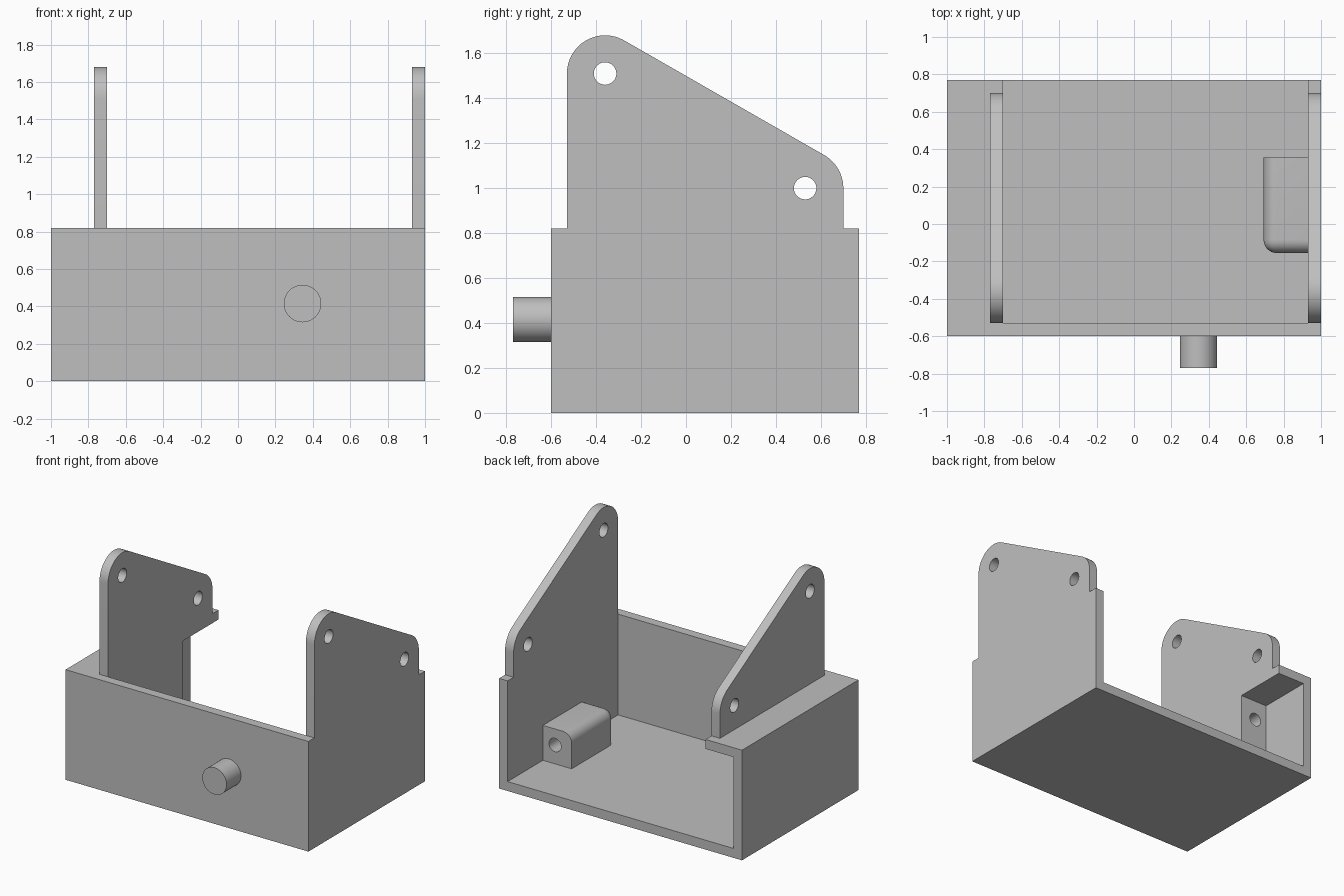
import bpy, bmesh, math
from mathutils import Matrix, Vector

cube = bpy.data.objects.get("Cube")
if cube:
    bpy.data.objects.remove(cube, do_unlink=True)

# Single plain grey
grey = bpy.data.materials.new("plain grey")
grey.use_nodes = True
colour = (0.52, 0.52, 0.52, 1)
grey.diffuse_color = colour
grey.node_tree.nodes["Principled BSDF"].inputs["Base Color"].default_value = colour

# Main dimensions
T = 0.07                      # wall thickness
FRONT, BACK = -0.60, 0.77
INNER = FRONT + T
RIM = 0.82
EAR_BACK = BACK - T
EAR_R, HOLE_R = 0.17, 0.05
HOLES = [(-0.36, 1.51), (0.53, 1.0)]   # (y, z) of the ear holes


def finish(name, bm):
    bmesh.ops.recalc_face_normals(bm, faces=bm.faces)
    mesh = bpy.data.meshes.new(name)
    bm.to_mesh(mesh)
    bm.free()
    mesh.materials.append(grey)
    obj = bpy.data.objects.new(name, mesh)
    bpy.context.collection.objects.link(obj)
    return obj


def smooth(obj):
    bpy.ops.object.select_all(action='DESELECT')
    obj.select_set(True)
    bpy.context.view_layer.objects.active = obj
    bpy.ops.object.shade_smooth_by_angle(angle=math.radians(30))


def box_mesh(lo, hi):
    lo, hi = Vector(lo), Vector(hi)
    bm = bmesh.new()
    bmesh.ops.create_cube(bm, size=1)
    bmesh.ops.scale(bm, vec=hi - lo, verts=bm.verts)
    bmesh.ops.translate(bm, vec=(lo + hi) / 2, verts=bm.verts)
    return bm


def box(name, lo, hi):
    return finish(name, box_mesh(lo, hi))


def cylinder(name, centre, radius, length, axis):
    bm = bmesh.new()
    turn = Matrix.Rotation(math.pi / 2, 4, 'Y' if axis == 'X' else 'X')
    bmesh.ops.create_cone(bm, cap_ends=True, segments=48, radius1=radius, radius2=radius,
                          depth=length, matrix=Matrix.Translation(centre) @ turn)
    return finish(name, bm)


def drill(obj, centre, radius, length, axis):
    cutter = cylinder("hole_cutter", centre, radius, length, axis)
    cutter.hide_render = True
    mod = obj.modifiers.new("hole", 'BOOLEAN')
    mod.operation, mod.solver, mod.object = 'DIFFERENCE', 'EXACT', cutter
    bpy.ops.object.select_all(action='DESELECT')
    bpy.context.view_layer.objects.active = obj
    obj.select_set(True)
    bpy.ops.object.modifier_apply(modifier=mod.name)
    bpy.data.objects.remove(cutter, do_unlink=True)


def ear(name, x0, x1, base):
    """Side plate: base outline closed by two rounded, drilled corners."""
    (ya, za), (yb, zb) = HOLES
    tangent = math.atan2(yb - ya, za - zb)
    outline = list(base)
    for (y, z), start, end in ((HOLES[1], 0, tangent), (HOLES[0], tangent, math.pi)):
        for i in range(17):
            a = start + (end - start) * i / 16
            outline.append((y + EAR_R * math.cos(a), z + EAR_R * math.sin(a)))
    bm = bmesh.new()
    face = bm.faces.new([bm.verts.new((x0, y, z)) for y, z in outline])
    side = bmesh.ops.extrude_face_region(bm, geom=[face])
    verts = [v for v in side["geom"] if isinstance(v, bmesh.types.BMVert)]
    bmesh.ops.translate(bm, vec=(x1 - x0, 0, 0), verts=verts)
    obj = finish(name, bm)
    for y, z in HOLES:
        drill(obj, ((x0 + x1) / 2, y, z), HOLE_R, 4 * T, 'X')
    smooth(obj)


# Open-backed tray
box("floor", (-1, INNER, 0), (1, BACK, T))
box("front_wall", (-1, FRONT, 0), (1, INNER, RIM))
box("right_wall", (-1, INNER, T), (-1 + T, BACK, RIM))
box("right_ledge", (-1 + T, INNER, RIM - T), (-0.70, BACK, RIM))

# Drilled side plates: one rises from the wall, one from the ledge
ear("left_wall_and_ear", 1 - T, 1,
    [(INNER, T), (BACK, T), (BACK, RIM), (EAR_BACK, RIM)])
ear("right_ear", -0.70 - T, -0.70, [(INNER, RIM), (EAR_BACK, RIM)])

# Tall block under the ledge, with a blind hole in its back
tall = box("right_block", (-1 + T, INNER, T), (-0.70, 0.355, RIM - T))
drill(tall, (-0.83, 0.355, 0.60), HOLE_R, 0.6, 'Y')
smooth(tall)

# Low block on the floor, rounded where its exposed front, side and top meet
lo, hi = Vector((0.693, -0.155, T)), Vector((1 - T, 0.355, 0.33))
bm = box_mesh(lo, hi)


def rounded(edge):
    mid = (edge.verts[0].co + edge.verts[1].co) / 2
    on = [abs(mid.x - lo.x) < 1e-4, abs(mid.y - lo.y) < 1e-4, abs(mid.z - hi.z) < 1e-4]
    return sum(on) == 2


bmesh.ops.bevel(bm, geom=[e for e in bm.edges if rounded(e)], offset=0.07,
                segments=8, profile=0.5, affect='EDGES')
low = finish("left_block", bm)
drill(low, (0.83, hi.y, 0.21), HOLE_R, 0.6, 'Y')
smooth(low)

# Round peg on the front wall
smooth(cylinder("front_peg", (0.345, FRONT - 0.085, 0.415), 0.10, 0.17, 'Y'))
